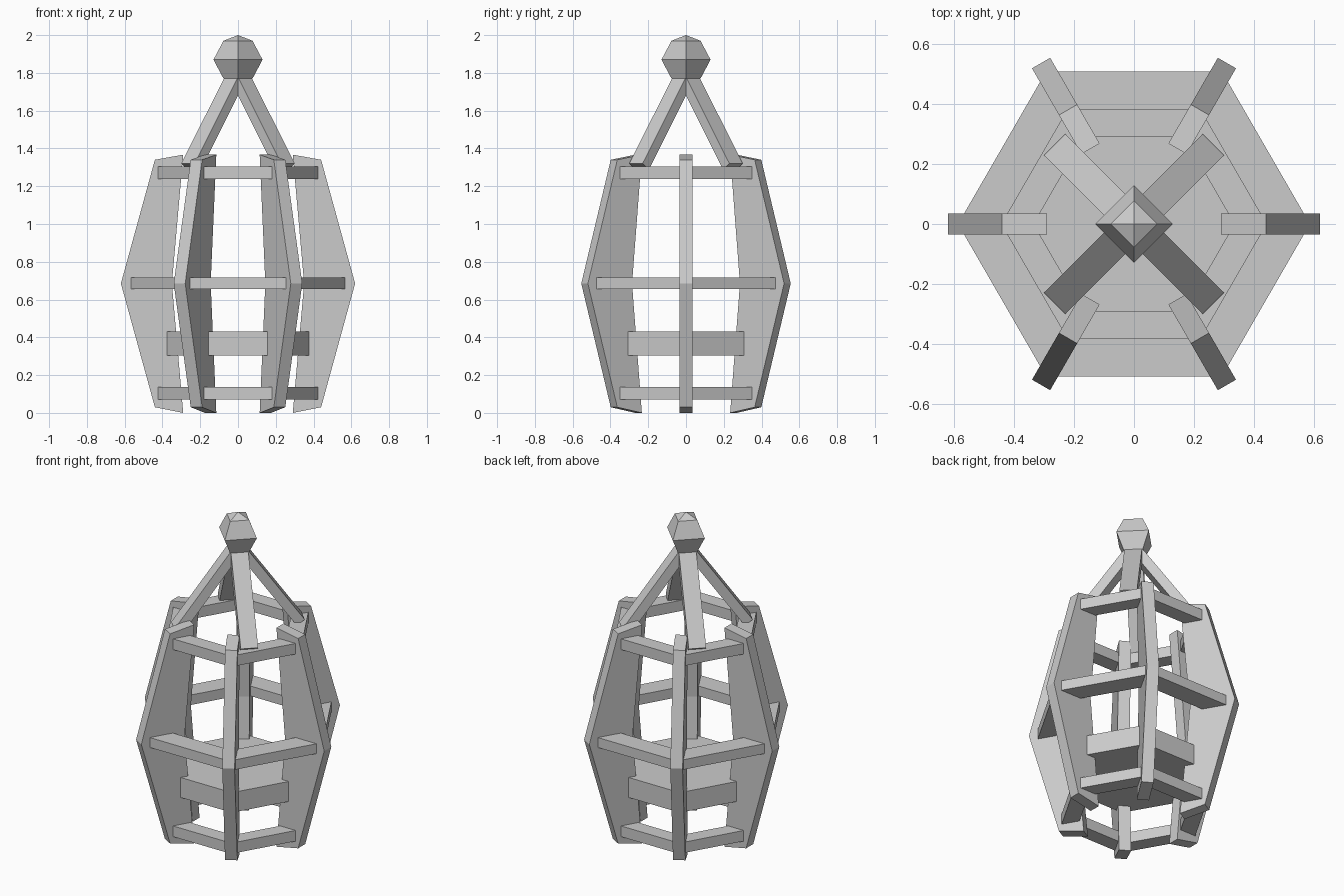
import bpy, bmesh
from math import radians, cos, sin
from mathutils import Matrix, Vector

cube = bpy.data.objects.get("Cube")
if cube:
    bpy.data.objects.remove(cube, do_unlink=True)

GREY = (0.6, 0.6, 0.6, 1.0)
mat = bpy.data.materials.new("plain grey")
mat.use_nodes = True
mat.diffuse_color = GREY
mat.node_tree.nodes["Principled BSDF"].inputs["Base Color"].default_value = GREY


def finish(name, bm):
    bmesh.ops.recalc_face_normals(bm, faces=bm.faces)
    mesh = bpy.data.meshes.new(name)
    bm.to_mesh(mesh)
    bm.free()
    mesh.materials.append(mat)
    obj = bpy.data.objects.new(name, mesh)
    bpy.context.scene.collection.objects.link(obj)
    return obj


def radial_plate(name, profile, width, angle):
    """Extrude an (r, z) outline sideways and turn it about the z axis."""
    bm = bmesh.new()
    face = bm.faces.new([bm.verts.new((r, -width / 2, z)) for r, z in profile])
    new = bmesh.ops.extrude_face_region(bm, geom=[face])["geom"]
    verts = [v for v in new if isinstance(v, bmesh.types.BMVert)]
    bmesh.ops.translate(bm, verts=verts, vec=(0, width, 0))
    bmesh.ops.rotate(bm, verts=bm.verts, matrix=Matrix.Rotation(radians(angle), 3, "Z"))
    return finish(name, bm)


def lathe(name, profile, sides, closed=False):
    """Revolve an (r, z) profile into a flat-sided solid."""
    bm = bmesh.new()
    loops = []
    for r, z in profile:
        if r == 0:
            loops.append([bm.verts.new((0, 0, z))] * sides)
        else:
            step = radians(360 / sides)
            loops.append([bm.verts.new((r * cos(i * step), r * sin(i * step), z))
                          for i in range(sides)])
    pairs = list(zip(loops, loops[1:]))
    if closed:
        pairs.append((loops[-1], loops[0]))
    for low, high in pairs:
        for i in range(sides):
            j = (i + 1) % sides
            corners = [low[i], low[j], high[j], high[i]]
            bm.faces.new(list(dict.fromkeys(corners)))
    if not closed:
        for loop in (loops[0], loops[-1]):
            if len(set(loop)) > 2:
                bm.faces.new(loop)
    return finish(name, bm)


# Six bowed upright fins
fin = [(0.29, 0), (0.44, 0.03), (0.62, 0.685), (0.44, 1.34), (0.29, 1.367), (0.35, 0.685)]
for i in range(6):
    radial_plate(f"upright_fin_{i + 1}", fin, 0.07, 60 * i)

# Hexagonal hoops
for name, inner, outer, low, high in (
        ("bottom_hoop", 0.335, 0.443, 0.07, 0.137),
        ("middle_hoop", 0.443, 0.587, 0.655, 0.717),
        ("top_hoop", 0.335, 0.443, 1.238, 1.305)):
    lathe(name, [(inner, low), (outer, low), (outer, high), (inner, high)], 6, closed=True)

# Solid hexagonal floor
lathe("floor_block", [(0.395, 0.305), (0.395, 0.43)], 6)

# Four slanted roof struts meeting under the finial
top, foot = Vector((0.034, 1.8)), Vector((0.375, 1.32))
along = (foot - top).normalized()
inward = Vector((along.y, -along.x)) * 0.057
strut = [top, foot, foot + inward, top + inward]
for i in range(4):
    radial_plate(f"roof_strut_{i + 1}", strut, 0.1, 45 + 90 * i)

# Faceted finial
lathe("finial", [(0, 1.74), (0.077, 1.77), (0.13, 1.87), (0.077, 1.97), (0, 2.0)], 4)
